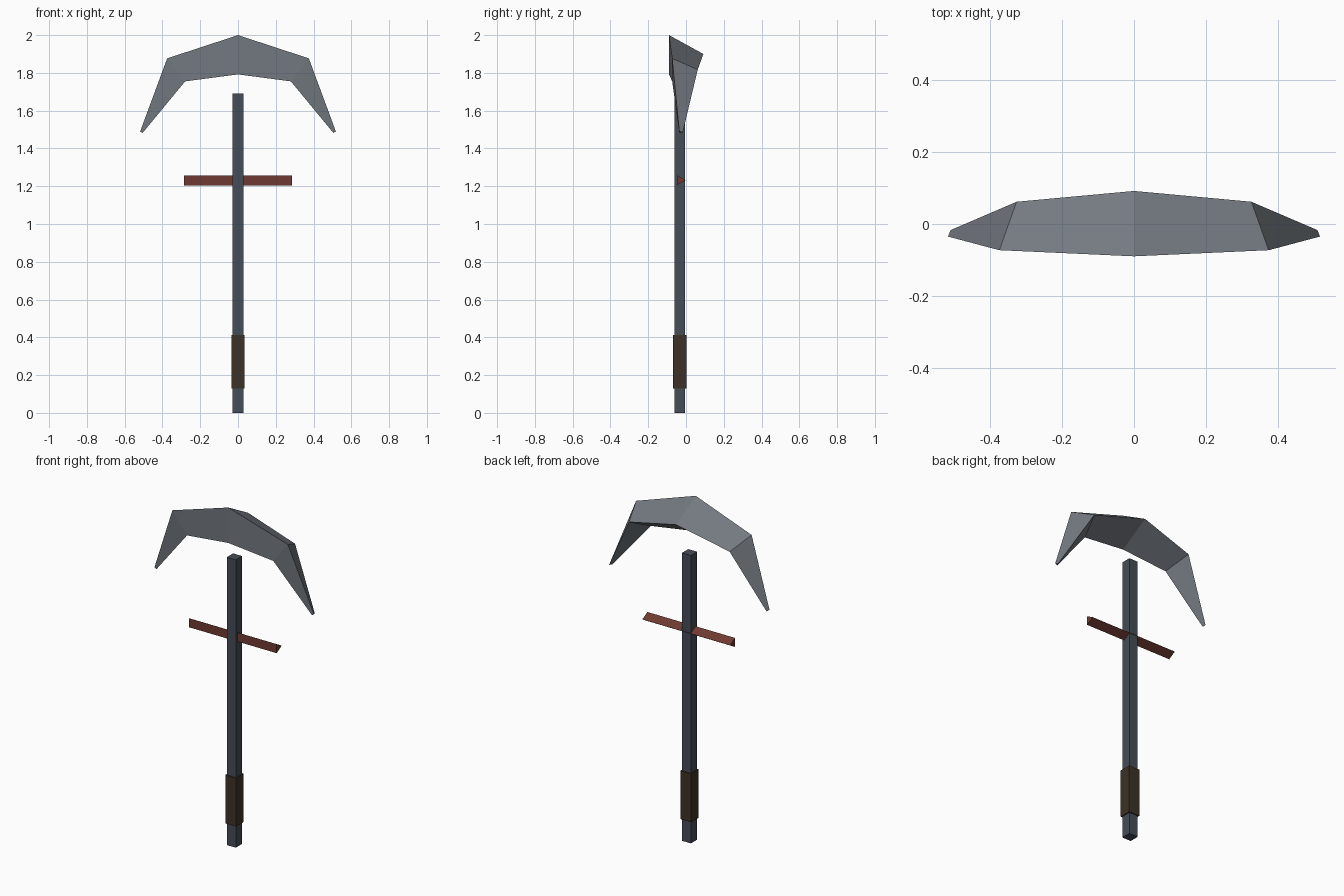
import bpy

if "Cube" in bpy.data.objects:
    bpy.data.objects.remove(bpy.data.objects["Cube"])


def material(name, srgb):
    mat = bpy.data.materials.new(name)
    lin = [(c / 255 / 12.92) if c / 255 <= 0.04045 else ((c / 255 + 0.055) / 1.055) ** 2.4 for c in srgb]
    mat.diffuse_color = (*lin, 1)
    mat.use_nodes = True
    mat.node_tree.nodes["Principled BSDF"].inputs["Base Color"].default_value = mat.diffuse_color
    return mat


def loft(name, sections, mat):
    """Join equal-sided cross-sections, ordered along +x or +z, and cap both ends."""
    n = len(sections[0])
    verts = [p for s in sections for p in s]
    faces = [tuple(range(n)), tuple(reversed(range(len(verts) - n, len(verts))))]
    for k in range(len(sections) - 1):
        for i in range(n):
            j = (i + 1) % n
            faces.append((k * n + j, k * n + i, (k + 1) * n + i, (k + 1) * n + j))
    mesh = bpy.data.meshes.new(name)
    mesh.from_pydata(verts, [], faces)
    mesh.materials.append(mat)
    obj = bpy.data.objects.new(name, mesh)
    bpy.context.collection.objects.link(obj)
    return obj


def square_bar(name, half, z0, z1, mat):
    ring = [(-half, -half), (-half, half), (half, half), (half, -half)]
    return loft(name, [[(x, y - 0.033, z) for x, y in ring] for z in (z0, z1)], mat)


steel = material("blade_grey", (116, 122, 129))
iron = material("shaft_slate", (70, 77, 86))
leather = material("grip_brown", (60, 50, 38))
wood = material("crossbar_red", (112, 58, 50))

# Shaft and wrapped grip
square_bar("shaft", 0.029, 0, 1.69, iron)
square_bar("grip", 0.035, 0.128, 0.412, leather)

# Triangular crossbar
tri = [(-0.048, 1.258), (-0.048, 1.205), (-0.002, 1.232)]
loft("crossbar", [[(x, y, z) for y, z in tri] for x in (-0.285, 0.285)], wood)

# Curved blade: triangular sections (outer, inner, rear) from middle to tip
half = [
    [(0, -0.09, 2.0), (0, -0.09, 1.792), (0, 0.092, 1.9)],
    [(0.375, -0.073, 1.877), (0.28, -0.073, 1.755), (0.327, 0.062, 1.817)],
    [(0.518, -0.035, 1.49), (0.505, -0.035, 1.482), (0.511, -0.017, 1.486)],
]
mirrored = [[(-x, y, z) for x, y, z in s] for s in reversed(half[1:])]
loft("blade", mirrored + half, steel)
